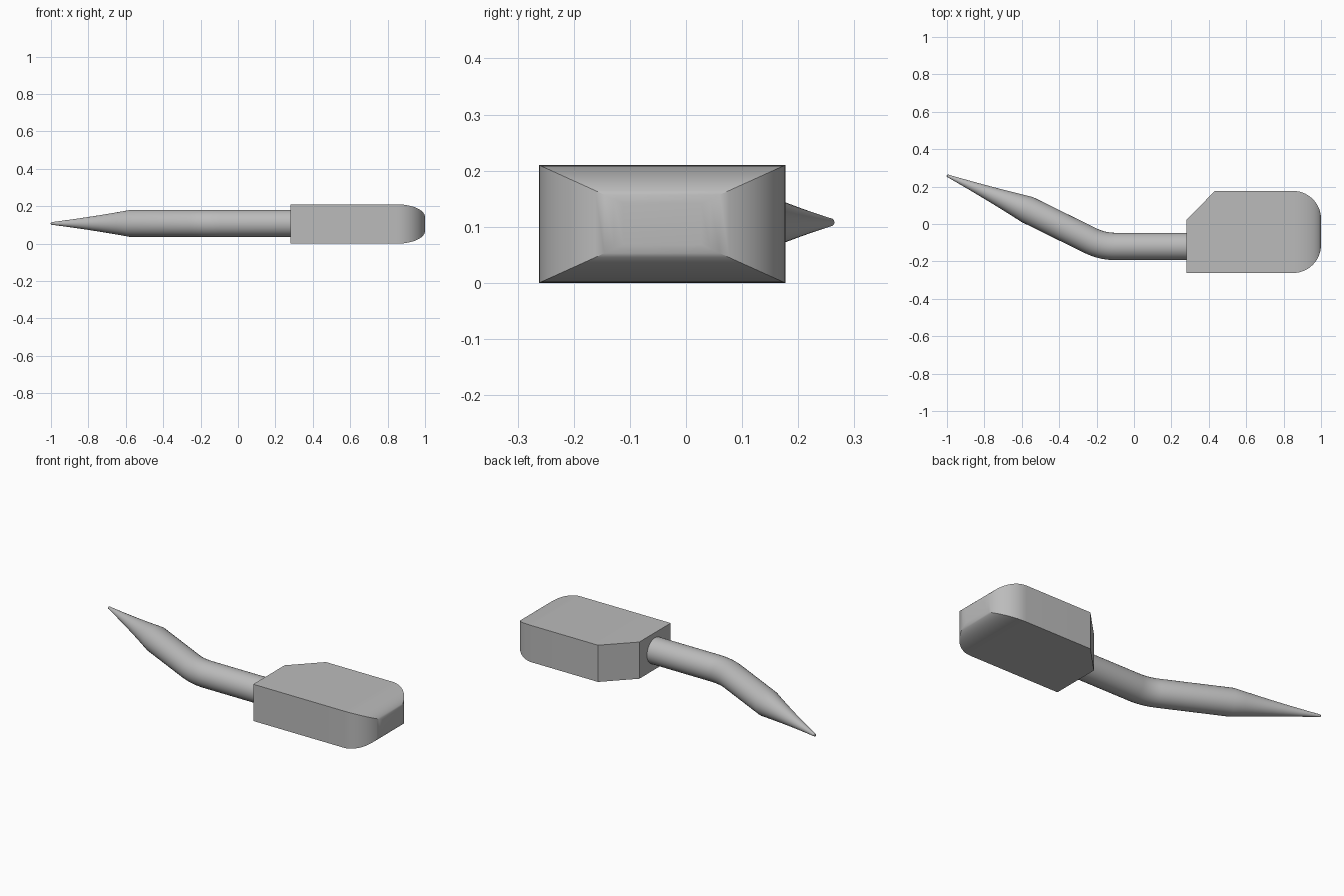
import bpy, bmesh, math
from mathutils import Vector

cube = bpy.data.objects.get("Cube")
if cube:
    bpy.data.objects.remove(cube, do_unlink=True)

grey = bpy.data.materials.new("light grey")
grey.use_nodes = True
grey.diffuse_color = (0.5, 0.5, 0.5, 1)
grey.node_tree.nodes["Principled BSDF"].inputs["Base Color"].default_value = (0.5, 0.5, 0.5, 1)


def loft(name, rings):
    """Skin closed rings of equal length and cap both ends."""
    bm = bmesh.new()
    loops = [[bm.verts.new(p) for p in ring] for ring in rings]
    n = len(loops[0])
    for a, b in zip(loops, loops[1:]):
        for i in range(n):
            j = (i + 1) % n
            bm.faces.new((a[i], a[j], b[j], b[i]))
    bm.faces.new(loops[0])
    bm.faces.new(loops[-1])
    bmesh.ops.recalc_face_normals(bm, faces=bm.faces)
    mesh = bpy.data.meshes.new(name)
    bm.to_mesh(mesh)
    bm.free()
    mesh.materials.append(grey)
    obj = bpy.data.objects.new(name, mesh)
    bpy.context.collection.objects.link(obj)
    bpy.ops.object.select_all(action='DESELECT')
    obj.select_set(True)
    bpy.context.view_layer.objects.active = obj
    bpy.ops.object.shade_smooth_by_angle(angle=math.radians(30))
    return obj


# Head block: chamfered back corner, far end rounded in plan and in profile
Y0, Y1, H = -0.262, 0.177, 0.21


def rect(x, y0, y1, z0, z1):
    return [(x, y0, z0), (x, y1, z0), (x, y1, z1), (x, y0, z1)]


sections = [rect(0.28, Y0, 0.022, 0, H), rect(0.433, Y0, Y1, 0, H)]
STEPS = 14
for i in range(STEPS + 1):
    t = math.pi / 2 * i / STEPS
    inset = 1 - math.cos(t)
    dy, dz = 0.15 * inset, 0.068 * inset
    sections.append(rect(0.85 + 0.15 * math.sin(t), Y0 + dy, Y1 - dy, dz, H - dz))
loft("head_block", sections)

# Handle: bent round rod that tapers to a point
R, ZC = 0.073, 0.108
start, bend, knee, tip = (Vector(p) for p in
                          ((0.28, -0.12), (-0.17, -0.12), (-0.572, 0.078), (-0.997, 0.258)))
d1, d2 = (bend - start).normalized(), (knee - bend).normalized()
b0, b1 = bend - d1 * 0.07, bend + d2 * 0.07
path = [(start, R)]
for i in range(9):                       # rounded bend
    t = i / 8
    path.append((b0 * (1 - t) ** 2 + bend * 2 * t * (1 - t) + b1 * t * t, R))
path.append((knee, R))
for i in range(1, 9):                    # slightly hollow taper
    t = i / 8
    path.append((knee.lerp(tip, t), R + (0.007 - R) * t - 0.012 * t * (1 - t)))
d3 = (tip - knee).normalized()
path.append((tip + d3 * 0.004, 0.003))   # blunt point

rings = []
SIDES = 32
for i, (c, r) in enumerate(path):
    d = (path[min(i + 1, len(path) - 1)][0] - path[max(i - 1, 0)][0]).normalized()
    side = Vector((-d.y, d.x))
    rings.append([(c.x + side.x * r * math.cos(a), c.y + side.y * r * math.cos(a),
                   ZC + r * math.sin(a))
                  for a in (2 * math.pi * k / SIDES for k in range(SIDES))])
loft("tapered_handle", rings)
